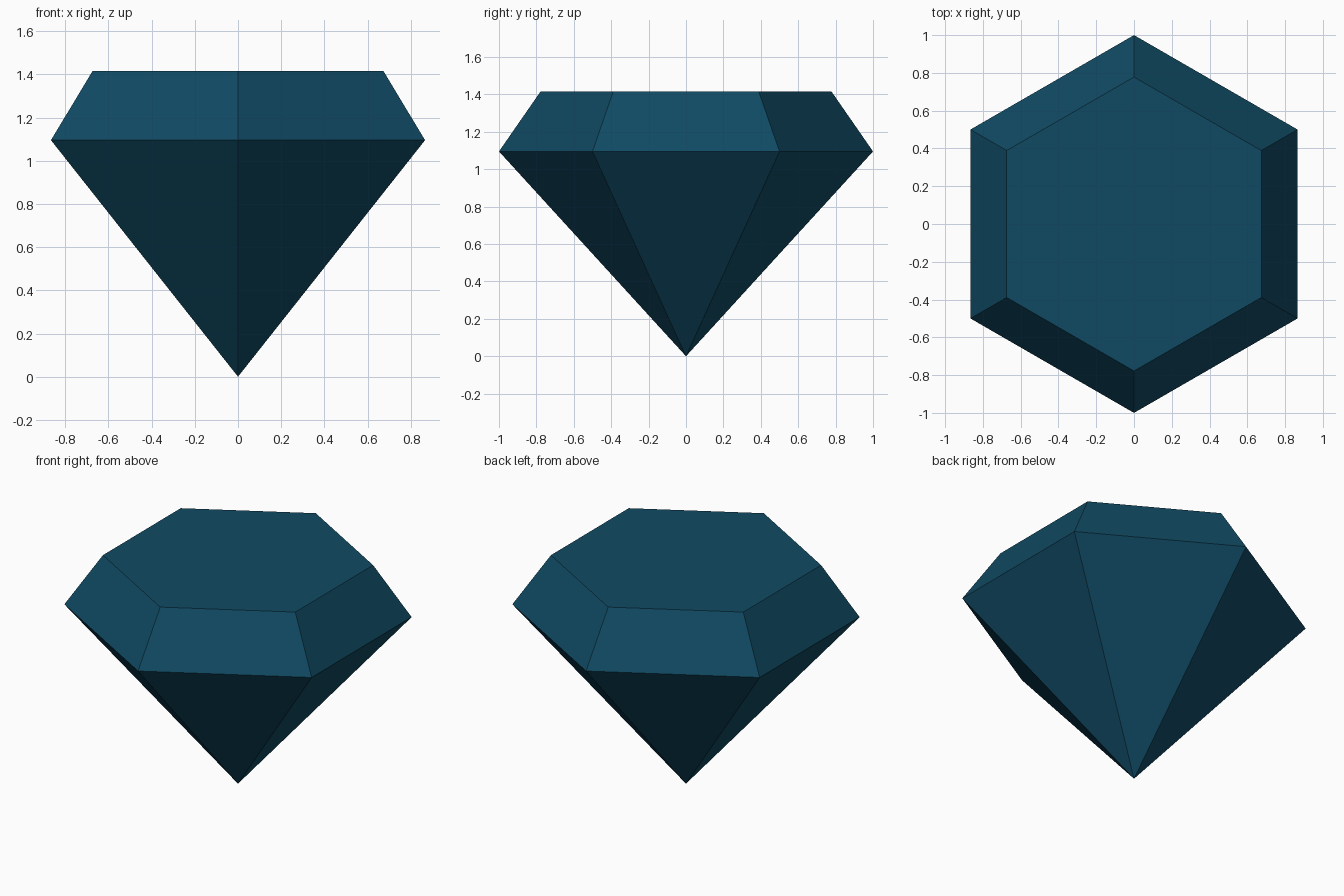
import bpy
import bmesh
from math import sin, cos, tau

SIDES = 6
GIRDLE_RADIUS, GIRDLE_Z = 1.0, 1.095
TABLE_RADIUS, TABLE_Z = 0.778, 1.415

cube = bpy.data.objects.get("Cube")
if cube:
    bpy.data.objects.remove(cube, do_unlink=True)

# Gem colour
gem_blue = bpy.data.materials.new("deep_blue")
gem_blue.use_nodes = True
colour = (0.005, 0.068, 0.125, 1.0)
gem_blue.diffuse_color = colour
gem_blue.node_tree.nodes["Principled BSDF"].inputs["Base Color"].default_value = colour


def ring(bm, radius, z):
    """Hexagon of vertices with a corner pointing to the back."""
    angles = [tau * i / SIDES for i in range(SIDES)]
    return [bm.verts.new((radius * sin(a), radius * cos(a), z)) for a in angles]


bm = bmesh.new()
tip = bm.verts.new((0, 0, 0))
girdle = ring(bm, GIRDLE_RADIUS, GIRDLE_Z)
table = ring(bm, TABLE_RADIUS, TABLE_Z)

# Flat table, sloping crown and pointed pavilion
bm.faces.new(table)
for i in range(SIDES):
    j = (i + 1) % SIDES
    bm.faces.new((girdle[i], girdle[j], table[j], table[i]))
    bm.faces.new((tip, girdle[j], girdle[i]))
bmesh.ops.recalc_face_normals(bm, faces=bm.faces)

mesh = bpy.data.meshes.new("cut_gem")
bm.to_mesh(mesh)
bm.free()
mesh.materials.append(gem_blue)
gem = bpy.data.objects.new("cut_gem", mesh)
bpy.context.collection.objects.link(gem)
